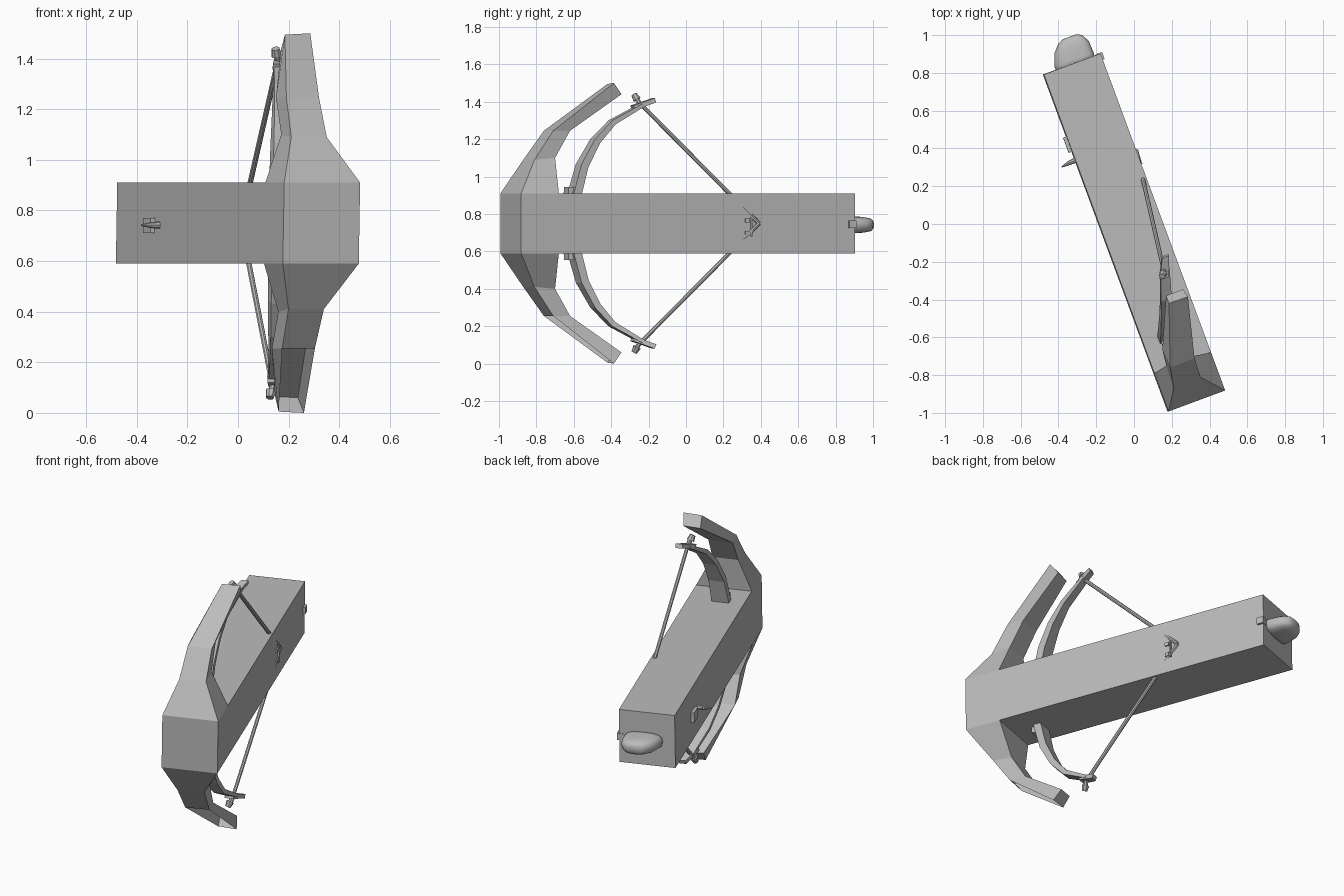
import bpy
import bmesh
import math
from mathutils import Vector

cube = bpy.data.objects.get("Cube")
if cube:
    bpy.data.objects.remove(cube, do_unlink=True)

grey = bpy.data.materials.new("plain_grey")
grey.use_nodes = True
COLOUR = (0.5, 0.5, 0.5, 1)
grey.diffuse_color = COLOUR
grey.node_tree.nodes["Principled BSDF"].inputs["Base Color"].default_value = COLOUR

MID = 0.75                          # height of the mirror plane
ANGLE = math.radians(20.3)          # the body is turned in plan
ACROSS = Vector((math.cos(ANGLE), math.sin(ANGLE), 0))
ALONG = Vector((-math.sin(ANGLE), math.cos(ANGLE), 0))


def local(v, u, z):
    """Point from body coordinates: across, along, height."""
    return ACROSS * v + ALONG * u + Vector((0, -0.045, z))


def loft(name, sections, side=1, start=True, end=True, smooth=False, skip=None):
    """Join rings of points; side -1 mirrors below the middle plane."""
    bm = bmesh.new()
    rings = []
    for ring in sections:
        row = []
        for p in ring:
            z = MID + side * (p[2] - MID)
            row.append(bm.verts.new((p[0] + 0.0167 * (z - MID), p[1], z)))
        rings.append(row)
    n = len(rings[0])
    faces = {}
    for i, (a, b) in enumerate(zip(rings, rings[1:])):
        for j in range(n):
            k = (j + 1) % n
            faces[i, j] = bm.faces.new((a[j], a[k], b[k], b[j]))
    if start:
        bm.faces.new(rings[0][::-1])
    if end:
        bm.faces.new(rings[-1])
    bmesh.ops.recalc_face_normals(bm, faces=bm.faces[:])
    if skip:
        bmesh.ops.delete(bm, geom=[faces[skip]], context="FACES_ONLY")
    mesh = bpy.data.meshes.new(name)
    bm.to_mesh(mesh)
    bm.free()
    mesh.materials.append(grey)
    for poly in mesh.polygons:
        poly.use_smooth = smooth
    ob = bpy.data.objects.new(name, mesh)
    bpy.context.scene.collection.objects.link(ob)
    return ob


def rod(name, a, b, r, r2=None, side=1, n=8):
    """Round bar between two points."""
    a, b = Vector(a), Vector(b)
    q = (b - a).to_track_quat("Z", "Y")
    rings = []
    for c, rad in ((a, r), (b, r if r2 is None else r2)):
        rings.append([c + q @ Vector((rad * math.cos(t), rad * math.sin(t), 0))
                      for t in (math.tau * i / n for i in range(n))])
    return loft(name, rings, side)


def ribbon(name, path, side=1):
    """Flat bar along points (x, y, z, width, thickness)."""
    pts = [Vector(p[:3]) for p in path]
    rings = []
    for i, p in enumerate(path):
        d = pts[min(i + 1, len(pts) - 1)] - pts[max(i - 1, 0)]
        t = d.cross(ACROSS).normalized() * p[4] / 2
        w = ACROSS * p[3] / 2
        rings.append([pts[i] - w - t, pts[i] + w - t, pts[i] + w + t, pts[i] - w + t])
    return loft(name, rings, side)


def block(name, v0, v1, u0, u1, z0, z1):
    return loft(name, [[local(v, u, z) for v, z in ((v0, z0), (v1, z0), (v1, z1), (v0, z1))]
                       for u in (u0, u1)])


# Long body with the front block marked by an extra ring
HALF, LOW, HIGH = 0.16, 0.59, 0.91
corners = ((-HALF, LOW), (HALF, LOW), (HALF, HIGH), (-HALF, HIGH))
loft("body", [[local(v, u, z) for v, z in corners] for u in (-0.951, -0.736, 0.951)])

# Angular outer arms: front left, front right, back right, back left corners
base = [local(v, u, HIGH) for v, u in
        ((-HALF, -0.951), (HALF, -0.951), (HALF, -0.736), (-HALF, -0.736))]
arm = [
    base,
    [(0.205, -0.87, 1.09), (0.345, -0.81, 1.09), (0.305, -0.70, 1.10), (0.165, -0.75, 1.10)],
    [(0.183, -0.76, 1.245), (0.312, -0.71, 1.245), (0.275, -0.62, 1.245), (0.142, -0.665, 1.245)],
    [(0.173, -0.42, 1.495), (0.273, -0.385, 1.5), (0.248, -0.345, 1.44), (0.158, -0.38, 1.435)],
]

bow = [
    (0.175, -0.605, 0.75, 0.10, 0.045), (0.175, -0.595, 0.91, 0.10, 0.045),
    (0.172, -0.555, 1.06, 0.09, 0.042), (0.167, -0.485, 1.19, 0.075, 0.036),
    (0.160, -0.395, 1.29, 0.06, 0.028), (0.152, -0.23, 1.385, 0.05, 0.018),
]

for side, word in ((1, "upper"), (-1, "lower")):
    loft(word + "_outer_arm", arm, side, start=False, skip=(2, 0) if side < 0 else None)
    ribbon(word + "_bow_limb", bow, side)
    # Bow socket, tip plate, tip knob and string
    ribbon(word + "_bow_socket", [(0.175, -0.615, 0.85, 0.07, 0.06),
                                  (0.175, -0.615, 0.945, 0.07, 0.055)], side)
    ribbon(word + "_tip_plate", [(0.15, -0.285, 1.368, 0.05, 0.025),
                                 (0.155, -0.17, 1.408, 0.04, 0.025)], side)
    rod(word + "_tip_knob", (0.152, -0.24, 1.375), (0.142, -0.265, 1.42), 0.012, 0.014, side)
    rod(word + "_tip_cap", (0.142, -0.262, 1.412), (0.137, -0.278, 1.44), 0.022, 0.016, side)
    rod(word + "_string", (0.147, -0.245, 1.39), (0.012, 0.39, 0.75), 0.011, side=side)

# Rounded butt at the back
butt = []
for u, v0, v1, h in ((0.93, -0.09, 0.127, 0.046), (0.97, -0.09, 0.13, 0.046),
                     (1.035, -0.066, 0.127, 0.043), (1.075, -0.03, 0.105, 0.036),
                     (1.09, 0.0, 0.08, 0.022)):
    ring = []
    for i in range(16):
        c, s = math.cos(math.tau * i / 16), math.sin(math.tau * i / 16)
        ring.append(local((v0 + v1) / 2 + (v1 - v0) / 2 * math.copysign(abs(c) ** 0.7, c), u,
                          0.742 + h * math.copysign(abs(s) ** 0.7, s)))
    butt.append(ring)
loft("butt", butt, smooth=True)
block("butt_catch", 0.135, 0.173, 0.915, 0.955, 0.725, 0.765)

# Trigger and grip bump on the -x face
rod("trigger_root", (-0.29, 0.345, 0.742), (-0.34, 0.325, 0.742), 0.016, 0.012)
rod("trigger_tip", (-0.34, 0.325, 0.742), (-0.382, 0.302, 0.742), 0.012, 0.004)
block("grip_bump", -0.178, -0.15, 0.515, 0.60, 0.71, 0.77)

# Small sight pieces on the +x face
for z in (0.70, 0.765):
    block("sight_peg", 0.15, 0.168, 0.325, 0.35, z - 0.01, z + 0.01)
block("sight_plate", 0.15, 0.170, 0.357, 0.363, 0.68, 0.78)
